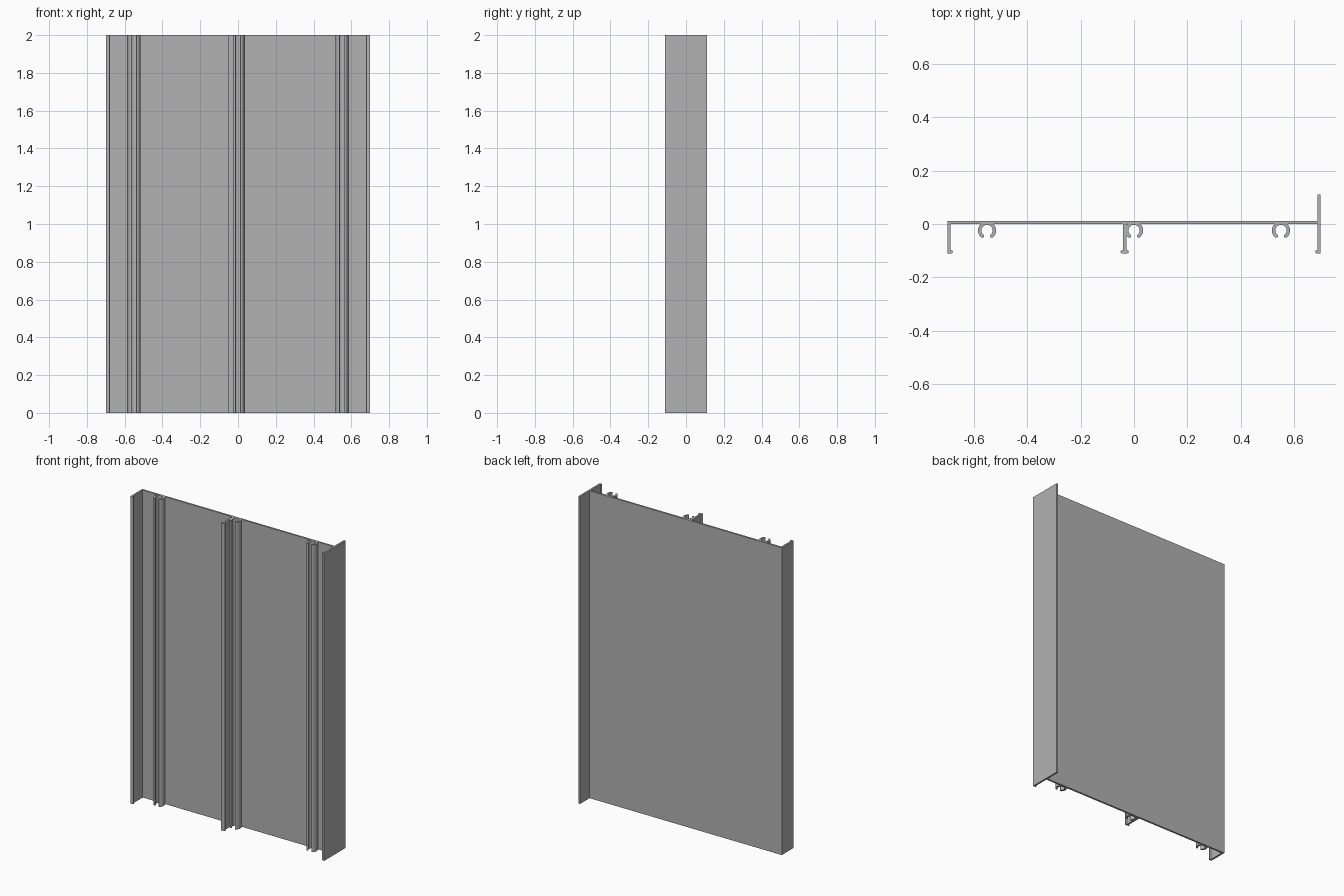
import bpy, bmesh
from math import sin, cos, pi, radians

cube = bpy.data.objects.get("Cube")
if cube:
    bpy.data.objects.remove(cube, do_unlink=True)

LENGTH = 2.0
HALF_W = 0.698
FRONT = -0.11       # front tip of the legs
WALL = 0.012        # sheet thickness

metal = bpy.data.materials.new("plain grey metal")
metal.use_nodes = True
grey = (0.445, 0.445, 0.445, 1)
metal.diffuse_color = grey
metal.node_tree.nodes["Principled BSDF"].inputs["Base Color"].default_value = grey


def extrude(name, outline):
    """Extrude a closed xy outline along the full length."""
    bm = bmesh.new()
    face = bm.faces.new([bm.verts.new((x, y, 0)) for x, y in outline])
    top = bmesh.ops.extrude_face_region(bm, geom=[face])["geom"]
    moved = [v for v in top if isinstance(v, bmesh.types.BMVert)]
    bmesh.ops.translate(bm, verts=moved, vec=(0, 0, LENGTH))
    bmesh.ops.recalc_face_normals(bm, faces=bm.faces[:])
    mesh = bpy.data.meshes.new(name)
    bm.to_mesh(mesh)
    bm.free()
    mesh.materials.append(metal)
    obj = bpy.data.objects.new(name, mesh)
    bpy.context.collection.objects.link(obj)
    bpy.ops.object.select_all(action="DESELECT")
    obj.select_set(True)
    bpy.context.view_layer.objects.active = obj
    bpy.ops.object.shade_smooth_by_angle(angle=radians(35))


def arc(cx, cy, r, start, end, n):
    return [(cx + r * cos(start + (end - start) * i / n),
             cy + r * sin(start + (end - start) * i / n)) for i in range(n + 1)]


def leg(name, x0, x1, lip_left, lip_right, back=0.0):
    """Thin leg with a rounded lip on one or both sides of its front tip."""
    r = 0.006
    cy = FRONT + r
    pts = [(x1, back), (x0, back)]
    if lip_left:
        pts += arc(x0 - lip_left + r, cy, r, pi / 2, 3 * pi / 2, 8)
        pts.insert(2, (x0, FRONT + 2 * r))
    else:
        pts.append((x0, FRONT))
    if lip_right:
        pts += arc(x1 + lip_right - r, cy, r, -pi / 2, pi / 2, 8)
        pts.append((x1, FRONT + 2 * r))
    else:
        pts.append((x1, FRONT))
    extrude(name, pts)


def screw_channel(name, cx, left_limit=-1.0):
    """C-shaped channel open to the front, with rounded tips."""
    cy, outer, inner = -0.024, 0.034, 0.021
    mid, tip = (outer + inner) / 2, (outer - inner) / 2
    a0, a1 = radians(-50), radians(230)
    pts = arc(cx, cy, outer, a0, a1, 36)
    pts += arc(cx + mid * cos(a1), cy + mid * sin(a1), tip, a1, a1 + pi, 6)[1:-1]
    pts += arc(cx, cy, inner, a1, a0, 36)
    pts += arc(cx + mid * cos(a0), cy + mid * sin(a0), tip, a0 + pi, a0 + 2 * pi, 6)[1:-1]
    # Flatten against the sheet and any neighbouring leg
    extrude(name, [(max(x, left_limit), min(y, 0.0)) for x, y in pts])


# Main flat sheet
x_end = HALF_W - WALL
extrude("main_sheet", [(-HALF_W, 0), (x_end, 0), (x_end, WALL), (-HALF_W, WALL)])

# Legs and the double-sided end flange
leg("right_leg", -HALF_W, -HALF_W + WALL, 0, 0.008)
leg("middle_leg", -0.041, -0.029, 0.009, 0.009)
leg("left_flange", x_end, HALF_W, 0.008, 0, back=0.11)

# Screw channels
screw_channel("right_screw_channel", -0.55)
screw_channel("middle_screw_channel", 0.0, left_limit=-0.029)
screw_channel("left_screw_channel", 0.55)
